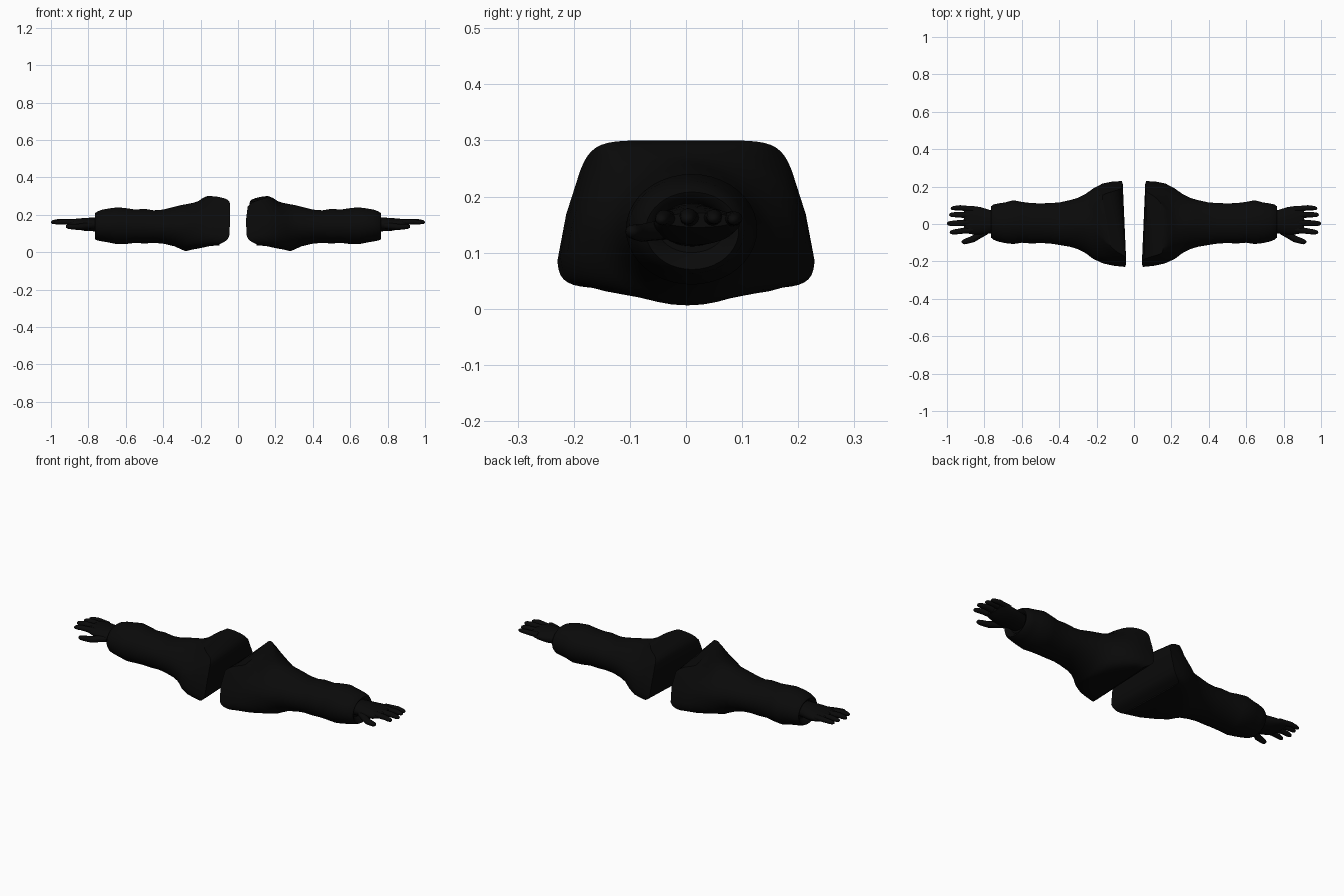
import bpy, bmesh, math
from mathutils import Vector

black = bpy.data.materials.new("black_cloth")
black.diffuse_color = (0.003, 0.003, 0.003, 1)
N = 40


def finish(name, rings, bridge_start=False):
    """Skin a list of closed rings into one object with closed ends."""
    bm = bmesh.new()
    vs = [[bm.verts.new(p) for p in r] for r in rings]
    n = len(rings[0])
    for a, b in zip(vs, vs[1:]):
        for i in range(n):
            j = (i + 1) % n
            bm.faces.new((a[i], a[j], b[j], b[i]))
    bm.faces.new(vs[-1])
    ring = vs[0]
    if bridge_start:
        # straight strips from the front edge to the back edge
        q = n // 4
        for k in range(-q, q):
            quad = [ring[k % n], ring[(k + 1) % n],
                    ring[(n // 2 - k - 1) % n], ring[(n // 2 - k) % n]]
            quad = list(dict.fromkeys(quad))
            if len(quad) > 2:
                bm.faces.new(quad)
    else:
        bm.faces.new(ring)
    bmesh.ops.recalc_face_normals(bm, faces=bm.faces)
    me = bpy.data.meshes.new(name)
    bm.to_mesh(me)
    bm.free()
    me.materials.append(black)
    ob = bpy.data.objects.new(name, me)
    bpy.context.collection.objects.link(ob)
    bpy.context.view_layer.objects.active = ob
    ob.select_set(True)
    bpy.ops.object.shade_smooth_by_angle(angle=math.radians(40))
    ob.select_set(False)


def power(v, e):
    return math.copysign(abs(v) ** e, v)


def section(side, x, y0, y1, z0, z1, pt=2.0, pb=2.0, top=0.0, bottom=0.0, taper=0.0, slant=0.0):
    """Rounded-box section; top, bottom and slant push the rim along the arm."""
    pts = []
    for i in range(N):
        a = 2 * math.pi * i / N
        ca, sa = math.cos(a), math.sin(a)
        p = pt if sa > 0 else pb
        c, s = power(ca, 2 / p), power(sa, 2 / p)
        # one upper corner reaches further in than the other, swapped per arm
        lean = max(0, 1 - 1.0 * max(side * ca, 0))
        dx = top * min(1, 1.5 * max(sa, 0) ** 1.5) * lean
        dx += bottom * min(1, 1.5 * max(-sa, 0) ** 1.5) + slant * (c + 1) / 2
        y = (y0 + y1) / 2 + (y1 - y0) / 2 * c * (1 - taper * max((s + 0.4) / 1.4, 0))
        z = (z0 + z1) / 2 + (z1 - z0) / 2 * s
        pts.append((side * (x + dx), y, z))
    return pts


# sleeve stations from the shoulder to the cuff, ending just inside the cuff
SLEEVE = [
    (0.042, -0.23, 0.23, 0.036, 0.30, 7, 8, 0.11, 0.055, 0.25, 0.018),
    (0.10, -0.225, 0.228, 0.034, 0.291, 4.0, 6, 0.08, 0.04, 0.24, 0.012),
    (0.16, -0.213, 0.218, 0.024, 0.273, 2.3, 4, 0.05, 0.03, 0.16, 0.005),
    (0.215, -0.19, 0.193, 0.014, 0.264, 1.75, 2.6, 0.025, 0.03, 0.06),
    (0.26, -0.155, 0.16, 0.006, 0.258, 1.7, 2.1, 0.01, 0.02),
    (0.30, -0.135, 0.14, 0.014, 0.253, 1.8),
    (0.34, -0.122, 0.128, 0.032, 0.243, 1.9),
    (0.40, -0.112, 0.115, 0.046, 0.228),
    (0.45, -0.104, 0.112, 0.050, 0.224),
    (0.50, -0.102, 0.110, 0.047, 0.232),
    (0.55, -0.104, 0.112, 0.050, 0.228),
    (0.60, -0.100, 0.118, 0.044, 0.236),
    (0.645, -0.107, 0.127, 0.043, 0.24),
    (0.69, -0.102, 0.115, 0.052, 0.234),
    (0.725, -0.094, 0.110, 0.058, 0.228),
    (0.752, -0.084, 0.104, 0.063, 0.218),
    (0.765, -0.072, 0.094, 0.070, 0.208),
    (0.758, -0.06, 0.08, 0.085, 0.196),
    (0.74, -0.05, 0.07, 0.10, 0.188),
]

# palm stations from the wrist to the knuckles
PALM = [
    (0.70, -0.045, 0.06, 0.11, 0.185),
    (0.77, -0.05, 0.075, 0.112, 0.186),
    (0.82, -0.058, 0.09, 0.114, 0.183),
    (0.86, -0.056, 0.096, 0.123, 0.180),
    (0.895, -0.05, 0.094, 0.136, 0.175),
    (0.91, -0.042, 0.088, 0.145, 0.171),
]

# each finger: three joints (x, y, z) and the base radius
FINGERS = {
    "little_finger": ((0.86, 0.078, 0.158), (0.93, 0.087, 0.161), (0.98, 0.084, 0.158), 0.015),
    "ring_finger": ((0.87, 0.045, 0.160), (0.94, 0.050, 0.164), (0.988, 0.049, 0.160), 0.016),
    "middle_finger": ((0.87, 0.008, 0.160), (0.95, 0.004, 0.165), (1.00, 0.002, 0.160), 0.017),
    "index_finger": ((0.86, -0.028, 0.158), (0.94, -0.040, 0.163), (0.985, -0.045, 0.158), 0.016),
    "thumb": ((0.79, -0.035, 0.142), (0.86, -0.080, 0.135), (0.92, -0.100, 0.138), 0.019),
}


def finger(name, side, a, b, c, r):
    """Tapered finger with a rounded tip, bent through three joints."""
    a, b, c = Vector(a), Vector(b), Vector(c)
    d = (c - a).normalized()
    across = d.cross(Vector((0, 0, 1))).normalized()
    up = across.cross(d)
    tip = (c - b).normalized()
    path = [(a, 1.1), (a.lerp(b, 0.5), 1.0), (b, 0.92), (b.lerp(c, 0.5), 0.82),
            (c - tip * 0.01, 0.68), (c - tip * 0.003, 0.45), (c, 0.12)]
    rings = []
    for p, k in path:
        ring = []
        for i in range(12):
            t = 2 * math.pi * i / 12
            v = p + (across * math.cos(t) + up * math.sin(t) * 0.9) * r * k
            ring.append((side * v.x, v.y, v.z))
        rings.append(ring)
    finish(name, rings)


for side, label in ((1, "right"), (-1, "left")):
    finish(label + "_sleeve", [section(side, *s) for s in SLEEVE], True)
    finish(label + "_palm", [section(side, *s) for s in PALM])
    for part, (a, b, c, r) in FINGERS.items():
        finger(label + "_" + part, side, a, b, c, r)
